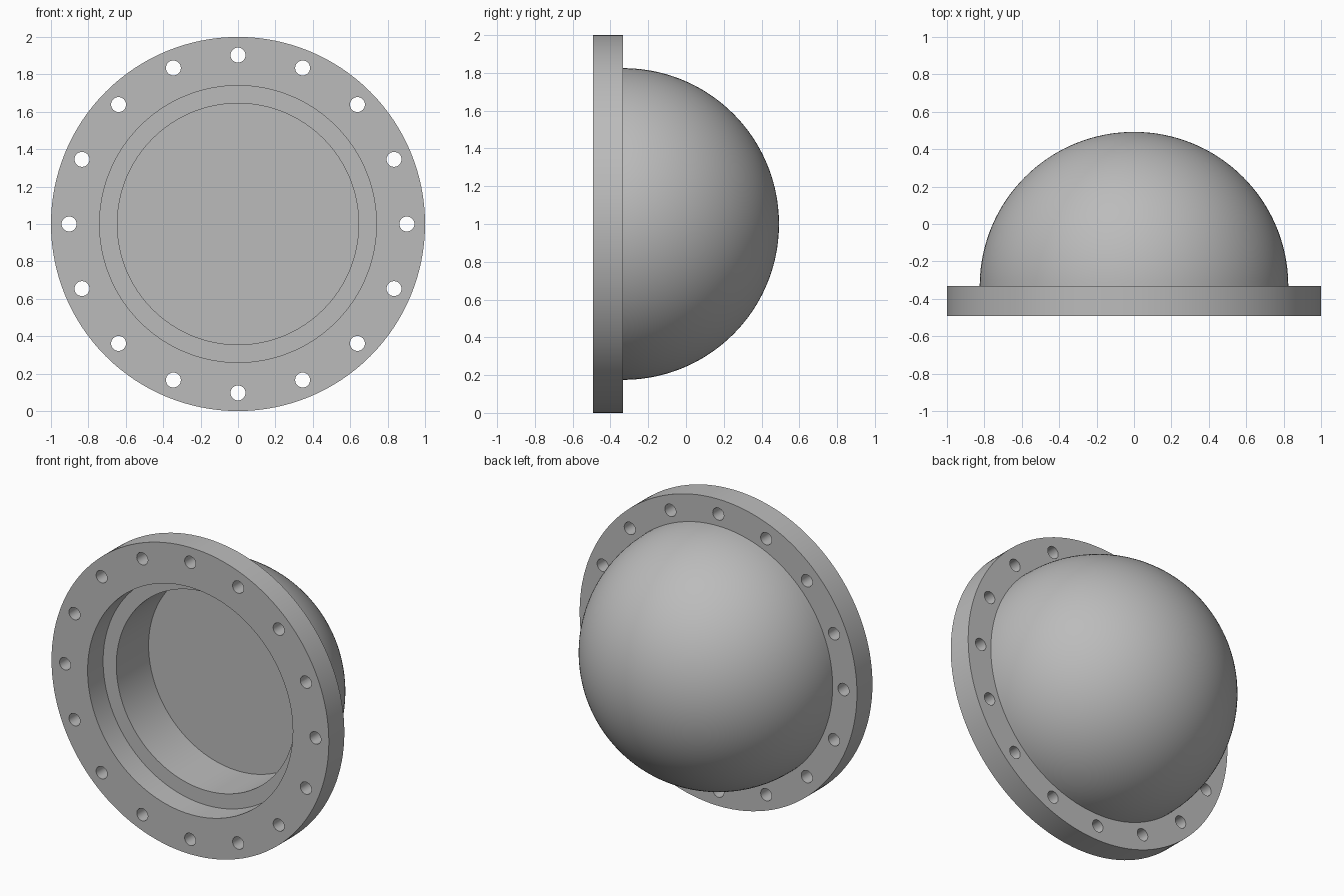
import bpy, bmesh, math
from mathutils import Matrix, Vector

cube = bpy.data.objects.get("Cube")
if cube:
    bpy.data.objects.remove(cube, do_unlink=True)

SEGMENTS = 128
FRONT, BACK = -0.4925, -0.3325      # flange faces along y
FLOOR = 0.0                         # bottom of the inner recess
DOME_R = 0.825
CENTRE_Z = 1.0

# Plain grey metal
grey = bpy.data.materials.new("grey metal")
grey.use_nodes = True
colour = (0.5, 0.5, 0.5, 1)
grey.diffuse_color = colour
grey.node_tree.nodes["Principled BSDF"].inputs["Base Color"].default_value = colour


def add_object(name, bm):
    bmesh.ops.recalc_face_normals(bm, faces=bm.faces)
    mesh = bpy.data.meshes.new(name)
    bm.to_mesh(mesh)
    bm.free()
    mesh.materials.append(grey)
    obj = bpy.data.objects.new(name, mesh)
    bpy.context.collection.objects.link(obj)
    return obj


def lathe(name, profile):
    """Turn (radius, y) points around the y axis."""
    bm = bmesh.new()
    verts = [bm.verts.new((r, y, CENTRE_Z)) for r, y in profile]
    edges = [bm.edges.new(pair) for pair in zip(verts, verts[1:])]
    bmesh.ops.spin(bm, geom=verts + edges, cent=(0, 0, CENTRE_Z), axis=(0, 1, 0),
                   angle=math.tau, steps=SEGMENTS, use_duplicate=False)
    bmesh.ops.remove_doubles(bm, verts=bm.verts, dist=1e-5)
    return add_object(name, bm)


# Domed cover: stepped recess, flange and hemisphere in one turned profile
profile = [(0, FLOOR), (0.645, FLOOR), (0.645, BACK), (0.74, BACK),
           (0.74, FRONT), (1, FRONT), (1, BACK)]
arc_steps = 40
for i in range(arc_steps):
    a = math.pi / 2 * i / arc_steps
    profile.append((DOME_R * math.cos(a), BACK + DOME_R * math.sin(a)))
profile.append((0, BACK + DOME_R))
cover = lathe("domed_flange_cover", profile)

# Bolt hole cutters around the flange
bm = bmesh.new()
hole_count = 16
for i in range(hole_count):
    a = math.tau * i / hole_count
    place = Matrix.Translation(Vector((0.903 * math.cos(a), (FRONT + BACK) / 2,
                                       CENTRE_Z + 0.903 * math.sin(a))))
    bmesh.ops.create_cone(bm, cap_ends=True, segments=32, radius1=0.04, radius2=0.04,
                          depth=0.4, matrix=place @ Matrix.Rotation(math.pi / 2, 4, "X"))
cutter = add_object("bolt_hole_cutter", bm)
cutter.hide_render = True

cut = cover.modifiers.new("bolt holes", "BOOLEAN")
cut.operation = "DIFFERENCE"
cut.solver = "EXACT"
cut.object = cutter

bpy.ops.object.select_all(action="DESELECT")
cover.select_set(True)
bpy.context.view_layer.objects.active = cover
bpy.ops.object.modifier_apply(modifier=cut.name)
bpy.data.objects.remove(cutter, do_unlink=True)
bpy.ops.object.shade_smooth_by_angle(angle=math.radians(30))
